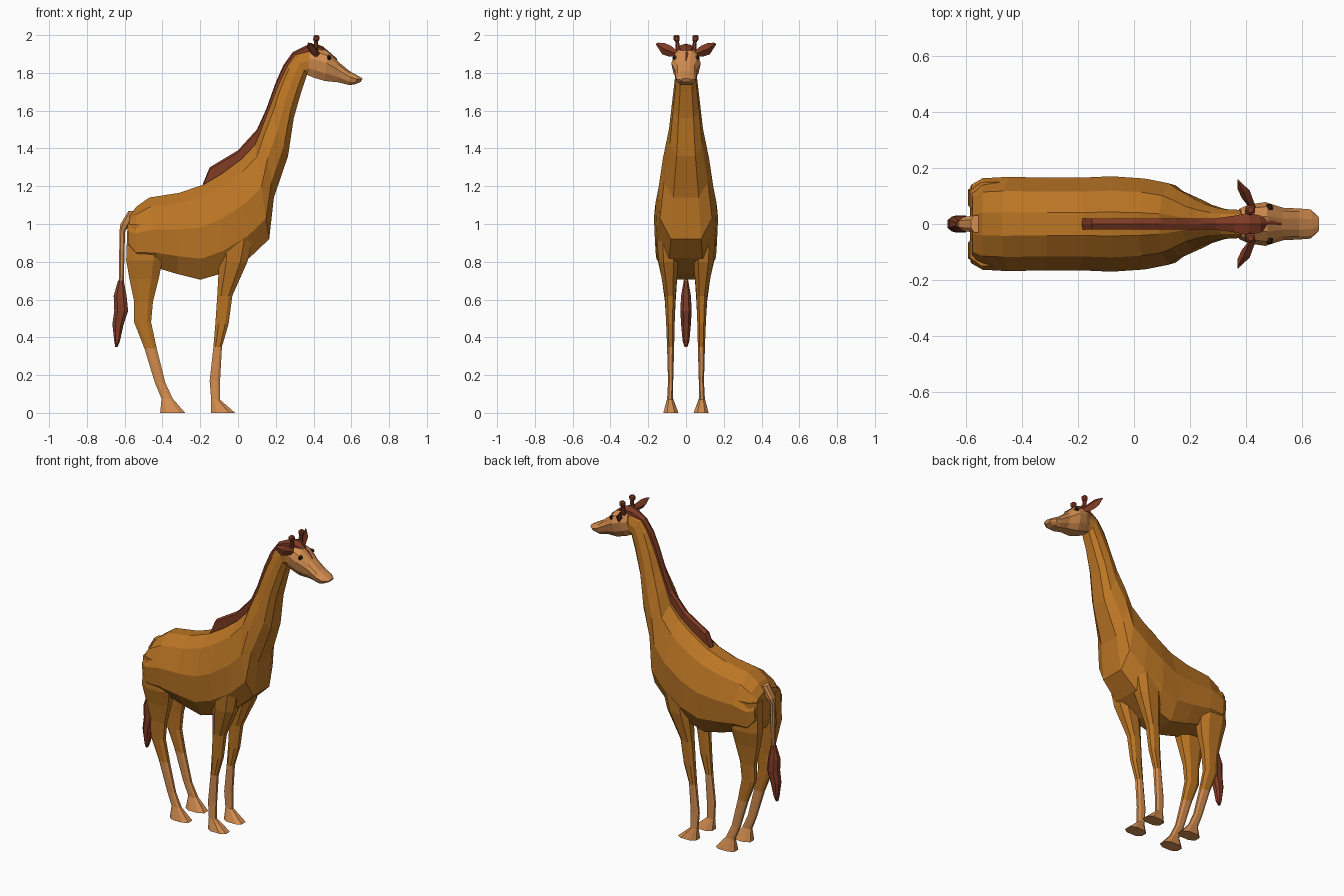
import bpy, bmesh
from mathutils import Vector


def material(name, rgb):
    m = bpy.data.materials.new(name)
    m.diffuse_color = (*rgb, 1)
    return m


COAT = material("ochre coat", (0.50, 0.18, 0.018))
TAN = material("light tan", (0.66, 0.27, 0.08))
HAIR = material("red brown hair", (0.22, 0.045, 0.018))
DARK = material("dark eye", (0.03, 0.01, 0.006))


def loft(name, rings, mats, rule=None, mirror=False):
    """Skin a list of equal-sized rings and cap both ends."""
    bm = bmesh.new()
    loops = [[bm.verts.new(p) for p in r] for r in rings]
    n = len(rings[0])
    for a, b in zip(loops, loops[1:]):
        for i in range(n):
            bm.faces.new((a[i], a[(i + 1) % n], b[(i + 1) % n], b[i]))
    bm.faces.new(loops[0])
    bm.faces.new(loops[-1])
    bmesh.ops.recalc_face_normals(bm, faces=bm.faces)
    if rule:
        for f in bm.faces:
            f.material_index = rule(f.calc_center_median())
    me = bpy.data.meshes.new(name)
    bm.to_mesh(me)
    bm.free()
    for m in mats:
        me.materials.append(m)
    ob = bpy.data.objects.new(name, me)
    bpy.context.collection.objects.link(ob)
    if mirror:
        mod = ob.modifiers.new("mirror", 'MIRROR')
        mod.use_axis = (False, True, False)
    return ob


def section(tx, tz, bx, bz, w, prof):
    """Symmetric section hung between a top and a bottom point."""
    half = [(tx + (bx - tx) * t, w * f, tz + (bz - tz) * t) for t, f in prof]
    return half + [(x, -y, z) for x, y, z in reversed(half)]


def box_ring(x0, x1, z, y0, y1):
    """Horizontal eight-sided ring inside a rectangle."""
    cx, cy, a, b = (x0 + x1) / 2, (y0 + y1) / 2, (x1 - x0) / 2, (y1 - y0) / 2
    k = 0.5
    return [(cx + a * u, cy + b * v, z) for u, v in
            ((1, k), (k, 1), (-k, 1), (-1, k), (-1, -k), (-k, -1), (k, -1), (1, -k))]


# Body and neck
BODY = ((0, .25), (.13, .7), (.45, 1), (.78, .95), (1, .55))
spine = [(-.575, 1.04, -.585, .86, .14), (-.54, 1.09, -.54, .78, .163),
         (-.47, 1.14, -.42, .765, .168), (-.31, 1.165, -.32, .735, .165),
         (-.18, 1.21, -.20, .705, .165), (-.08, 1.27, -.08, .74, .17),
         (.02, 1.345, .06, .82, .162), (.09, 1.42, .165, .92, .145),
         (.13, 1.52, .19, 1.14, .122), (.17, 1.62, .265, 1.36, .09),
         (.215, 1.74, .295, 1.56, .072), (.26, 1.84, .335, 1.70, .058),
         (.30, 1.90, .365, 1.79, .052), (.39, 1.935, .39, 1.79, .05)]
loft("body_and_neck", [section(*s, BODY) for s in spine], [COAT])

# Head
HEAD = ((0, .35), (.15, .8), (.4, 1), (.75, .85), (1, .5))
skull = [(.385, 1.93, .365, 1.79, .055), (.42, 1.935, .40, 1.775, .07),
         (.475, 1.915, .46, 1.757, .078), (.53, 1.86, .53, 1.75, .058),
         (.59, 1.81, .59, 1.735, .055), (.635, 1.785, .62, 1.74, .052),
         (.66, 1.77, .65, 1.752, .028)]
loft("head", [section(*s, HEAD) for s in skull], [TAN])


# Legs: coat above, tan below, flared hooves
def lower(c):
    return 1 if c.z < 0.36 else 0


front = [(-.10, .08, .93, .03, .155), (-.10, .05, .80, .04, .145), (-.11, -.03, .62, .055, .112),
         (-.12, -.05, .47, .06, .105), (-.13, -.085, .35, .063, .1), (-.15, -.095, .17, .068, .095),
         (-.142, -.095, .07, .068, .1), (-.142, -.015, 0, .04, .12)]
hind = [(-.585, -.42, 1.0, .03, .15), (-.592, -.40, .81, .04, .15), (-.575, -.42, .71, .047, .128),
        (-.55, -.45, .59, .055, .112), (-.55, -.46, .48, .06, .105), (-.495, -.43, .34, .063, .1),
        (-.44, -.385, .16, .068, .095), (-.405, -.345, .075, .068, .1), (-.412, -.28, 0, .04, .12)]
loft("front_legs", [box_ring(*r) for r in front], [COAT, TAN], lower, True)
loft("hind_legs", [box_ring(*r) for r in hind], [COAT, TAN], lower, True)

# Mane running into the forelock: x, top z, depth, half width
mane = [(-.185, 1.215, .03, .02), (-.15, 1.30, .1, .02), (0, 1.39, .1, .02), (.1, 1.50, .12, .02),
        (.15, 1.61, .12, .02), (.2, 1.75, .12, .02), (.24, 1.84, .1, .02), (.29, 1.91, .08, .02),
        (.36, 1.945, .05, .03), (.41, 1.955, .04, .04), (.45, 1.94, .03, .03), (.525, 1.875, .02, .004)]
loft("mane", [[(x, w, z - .012), (x, 0, z), (x, -w, z - .012), (x, -w, z - d), (x, w, z - d)]
              for x, z, d, w in mane], [HAIR])

# Ears: centre, half depth, half height
ears = [((.425, .05, 1.90), .012, .015), ((.405, .085, 1.915), .02, .028),
        ((.39, .12, 1.928), .022, .03), ((.372, .153, 1.955), .004, .005)]
loft("ears", [[(x + d, y, z), (x, y - .006, z + h), (x - d, y + .006, z), (x, y + .006, z - h)]
              for (x, y, z), d, h in ears], [HAIR], mirror=True)

# Horns with knobs: x, y, z, radius
horns = [(.41, .04, 1.91, .014), (.413, .047, 1.965, .01), (.414, .05, 1.975, .016),
         (.415, .05, 1.993, .016), (.415, .05, 2.0, .009)]
loft("horns", [box_ring(x - r, x + r, z, y - r, y + r) for x, y, z, r in horns], [HAIR], mirror=True)

# Eyes
eye = [(.05, .013), (.066, .012), (.071, .005)]
loft("eyes", [[(.482 + r * u, y, 1.88 + r * v) for u, v in
               ((1, 0), (.5, .87), (-.5, .87), (-1, 0), (-.5, -.87), (.5, -.87))]
              for y, r in eye], [DARK], mirror=True)

# Tail stem and tuft
stem = [(-.58, -.54, 1.07, .03), (-.622, -.57, 1.0, .025), (-.628, -.598, .96, .015), (-.63, -.605, .68, .01)]
tuft = [(-.635, -.605, .70, .012), (-.658, -.59, .62, .026), (-.655, -.582, .54, .03),
        (-.665, -.605, .47, .026), (-.655, -.625, .38, .018), (-.65, -.637, .35, .008)]
for name, rows, mat in (("tail", stem, TAN), ("tail_tuft", tuft, HAIR)):
    loft(name, [box_ring(a, b, z, -w, w) for a, b, z, w in rows], [mat])
